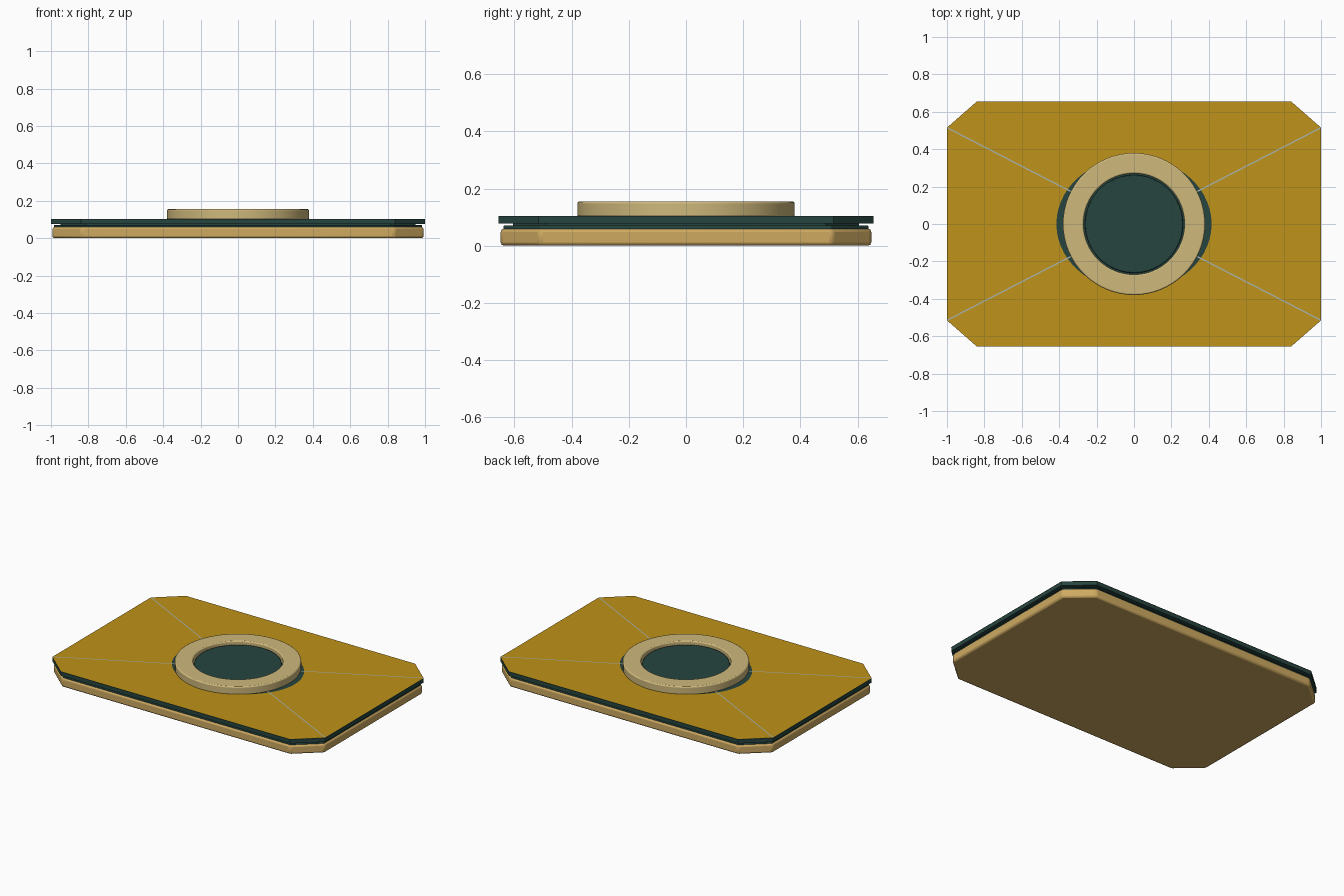
import bpy, bmesh, math

if "Cube" in bpy.data.objects:
    bpy.data.objects.remove(bpy.data.objects["Cube"])


def material(name, color):
    m = bpy.data.materials.new(name)
    m.diffuse_color = (*color, 1)
    m.use_nodes = True
    m.node_tree.nodes["Principled BSDF"].inputs["Base Color"].default_value = m.diffuse_color
    return m


BRASS = material("brass", (0.62, 0.40, 0.12))
PALE = material("pale_brass", (0.62, 0.48, 0.20))
GREEN = material("dark_green", (0.02, 0.06, 0.05))
GOLD = material("gold_sheet", (0.52, 0.29, 0.01))
GREY = material("seam_grey", (0.40, 0.46, 0.42))


def finish(name, bm, mat, bevel=0, segments=2):
    bmesh.ops.recalc_face_normals(bm, faces=bm.faces)
    me = bpy.data.meshes.new(name)
    bm.to_mesh(me)
    bm.free()
    ob = bpy.data.objects.new(name, me)
    bpy.context.collection.objects.link(ob)
    me.materials.append(mat)
    if bevel:
        b = ob.modifiers.new("bevel", 'BEVEL')
        b.width, b.segments = bevel, segments
        b.limit_method = 'ANGLE'
    bpy.ops.object.select_all(action='DESELECT')
    bpy.context.view_layer.objects.active = ob
    ob.select_set(True)
    bpy.ops.object.shade_smooth_by_angle(angle=math.radians(35))
    return ob


def outline(inset=0):
    # rectangle with clipped corners, counter-clockwise
    x, y, cx, cy = 1 - inset, 0.655 - inset, 0.84 - inset * 0.5, 0.515 - inset * 0.5
    return [(x, -cy), (x, cy), (cx, y), (-cx, y), (-x, cy), (-x, -cy), (-cx, -y), (cx, -y)]


def plate(name, inset, z0, z1, mat, bevel=0):
    bm = bmesh.new()
    f = bm.faces.new([bm.verts.new((x, y, z0)) for x, y in outline(inset)])
    r = bmesh.ops.extrude_face_region(bm, geom=[f])
    for v in r["geom"]:
        if isinstance(v, bmesh.types.BMVert):
            v.co.z = z1
    return finish(name, bm, mat, bevel)


def lathe(name, profile, mat, bevel, n=64):
    # closed (radius, z) profile spun around z
    bm = bmesh.new()
    rings = [[bm.verts.new((r * math.cos(2 * math.pi * i / n), r * math.sin(2 * math.pi * i / n), z))
              for i in range(n)] for r, z in profile]
    for k in range(len(rings)):
        a, b = rings[k], rings[(k + 1) % len(rings)]
        for i in range(n):
            j = (i + 1) % n
            bm.faces.new((a[i], a[j], b[j], b[i]))
    return finish(name, bm, mat, bevel)


# stacked plates
plate("base_plate", 0.007, 0, 0.06, BRASS, 0.012)
plate("lower_liner", 0.016, 0.05, 0.07, GREEN, 0.003)
plate("spacer", 0.05, 0.06, 0.09, GREEN)
plate("upper_plate", 0, 0.077, 0.104, GREEN)

# gold sheet with an oval opening: rays from the centre to the clipped rectangle
RX, RY, TOP = 0.415, 0.357, 0.1055


def rim(a):
    c, s = abs(math.cos(a)), abs(math.sin(a))
    # nearest of the long edge, short edge and clipped corner
    k = 0.16 / 0.14
    d = min(1 / max(c, 1e-6), 0.655 / max(s, 1e-6), (1 + 0.515 * k) / (c + k * s))
    return d


angles = {round(2 * math.pi * i / 64, 5) for i in range(64)}
angles |= {round(math.atan2(y, x) % (2 * math.pi), 5) for x, y in outline()}
bm = bmesh.new()
inner, outer = [], []
for a in sorted(angles):
    c, s = math.cos(a), math.sin(a)
    e = 1 / math.hypot(c / RX, s / RY)
    inner.append(bm.verts.new((e * c, e * s, TOP)))
    outer.append(bm.verts.new((rim(a) * c, rim(a) * s, TOP)))
for i in range(len(inner)):
    j = (i + 1) % len(inner)
    bm.faces.new((inner[i], outer[i], outer[j], inner[j]))
finish("gold_sheet", bm, GOLD)

# thin diagonal seams
bm = bmesh.new()
for sx in (-1, 1):
    for sy in (-1, 1):
        w, t = 0.004, TOP + 0.0008
        pts = [(0.34, 0.175 - w), (0.998, 0.514 - w), (0.998, 0.514 + w), (0.34, 0.175 + w)]
        if sx * sy < 0:
            pts.reverse()
        bm.faces.new([bm.verts.new((sx * x, sy * y, t)) for x, y in pts])
finish("diagonal_seams", bm, GREY)

# raised centre ring and the disc inside it
lathe("centre_ring", [(0.38, 0.10), (0.38, 0.155), (0.27, 0.155), (0.27, 0.10)], PALE, 0.007)
bm = bmesh.new()
bmesh.ops.create_cone(bm, cap_ends=True, segments=64, radius1=0.262, radius2=0.262, depth=0.035)
bmesh.ops.translate(bm, verts=bm.verts, vec=(0, 0, 0.1185))
finish("centre_disc", bm, GREEN, 0.005)
